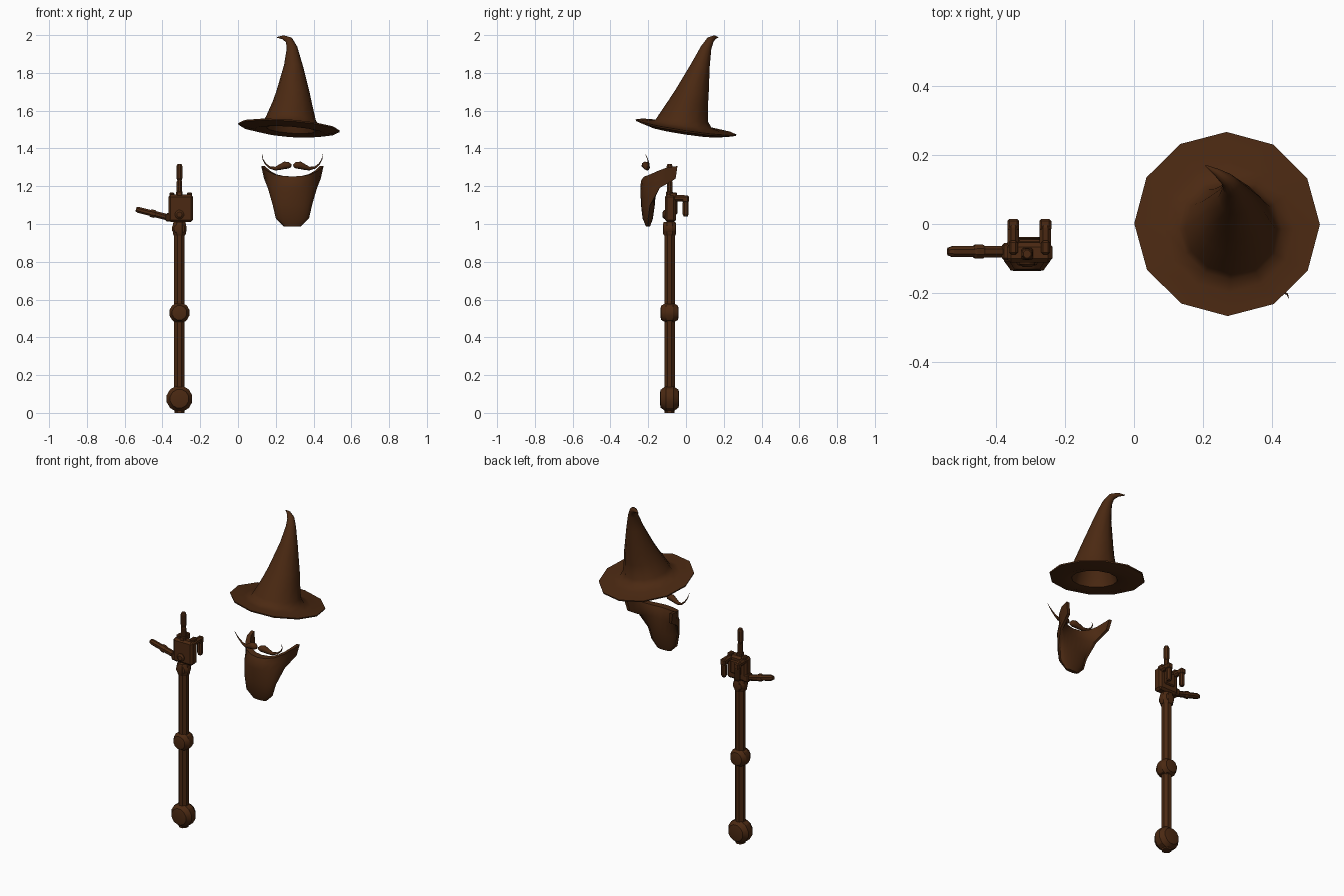
import bpy, bmesh
from math import sin, cos, pi, radians
from mathutils import Vector

cube = bpy.data.objects.get("Cube")
if cube:
    bpy.data.objects.remove(cube)

brown = bpy.data.materials.new("dark_brown")
brown.use_nodes = True
color = (0.07, 0.022, 0.006, 1)
brown.diffuse_color = color
brown.node_tree.nodes["Principled BSDF"].inputs["Base Color"].default_value = color


def finish(name, bm, smooth_angle):
    bmesh.ops.recalc_face_normals(bm, faces=bm.faces)
    mesh = bpy.data.meshes.new(name)
    bm.to_mesh(mesh)
    bm.free()
    mesh.materials.append(brown)
    if smooth_angle:
        for p in mesh.polygons:
            p.use_smooth = True
        mesh.set_sharp_from_angle(angle=radians(smooth_angle))
    obj = bpy.data.objects.new(name, mesh)
    bpy.context.collection.objects.link(obj)
    return obj


def loft(name, rings, smooth_angle=0, split_caps=False):
    """Skin a stack of equal rings and close both ends."""
    bm = bmesh.new()
    rows = [[bm.verts.new(p) for p in ring] for ring in rings]
    n = len(rows[0])
    for a, b in zip(rows, rows[1:]):
        for i in range(n):
            j = (i + 1) % n
            bm.faces.new((a[i], a[j], b[j], b[i]))
    for row in (rows[0], rows[-1]):
        if split_caps:
            for i in range(n // 2 - 1):
                bm.faces.new((row[i], row[i + 1], row[n - 2 - i], row[n - 1 - i]))
        else:
            bm.faces.new(row)
    return finish(name, bm, smooth_angle)


def circle(center, r, normal, sides, phase):
    rot = Vector((0, 0, 1)).rotation_difference(normal)
    angles = [2 * pi * (i + phase) / sides for i in range(sides)]
    return [Vector(center) + rot @ Vector((r * cos(a), r * sin(a), 0)) for a in angles]


def tube(name, pts, sides=8, normal=None, smooth=0, phase=0.5):
    """Sweep circles along points given as (x, y, z, radius)."""
    pos = [Vector(p[:3]) for p in pts]
    rings = []
    for i, p in enumerate(pts):
        d = normal or pos[min(i + 1, len(pos) - 1)] - pos[max(i - 1, 0)]
        rings.append(circle(pos[i], p[3], Vector(d), sides, phase))
    return loft(name, rings, smooth)


def turned(name, center, axis, profile, sides=12):
    """Turn a profile of (offset, radius) about an axis."""
    c, a = Vector(center), Vector(axis)
    return tube(name, [(*(c + a * o), r) for o, r in profile], sides, a, 30)


def box(name, center, size, bevel=0.006):
    bm = bmesh.new()
    bmesh.ops.create_cube(bm, size=1)
    for v in bm.verts:
        v.co = Vector(center) + v.co * Vector(size)
    bmesh.ops.bevel(bm, geom=list(bm.edges), offset=bevel, segments=1, affect='EDGES')
    return finish(name, bm, 0)


def finger_link(name, start, end, r):
    a, b = Vector(start), Vector(end)
    pts = [(*a.lerp(b, t), r * k) for t, k in ((0, .7), (.15, 1), (.85, 1), (1, .7))]
    return tube(name, pts, 8, b - a)


# Hat: hollow inside, underside of brim, rim, top of brim, bent cone
tilt = Vector((.075, .15, 1))
hat = [(.294, .06, 1.80, .03), (.28, -.01, 1.56, .11), (.28, -.01, 1.50, .13),
       (.275, -.005, 1.488, .19), (.27, 0, 1.506, .268), (.27, 0, 1.514, .27),
       (.275, -.01, 1.518, .19), (.28, -.013, 1.53, .15), (.28, -.013, 1.56, .132),
       (.288, .012, 1.64, .105), (.292, .033, 1.70, .088), (.294, .076, 1.84, .05),
       (.286, .107, 1.935, .028), (.27, .128, 1.973, .02), (.24, .15, 1.988, .011),
       (.207, .17, 1.988, .002)]
curl = {12: (-.12, .25, 1), 13: (-.5, .4, .6), 14: (-.8, .5, .2), 15: (-.8, .5, 0)}
loft("hat", [circle(p[:3], p[3], Vector(curl.get(i, tilt)), 12, 0)
             for i, p in enumerate(hat)], 50)

# Beard: crescent sections (height, half width, front, ends, inner, end lift)
FACE_X = .288
sections = [(.987, .045, -.212, -.198, -.19, 0), (1.03, .088, -.23, -.2, -.175, 0),
            (1.10, .104, -.238, -.19, -.165, 0), (1.19, .13, -.242, -.14, -.16, 0),
            (1.23, .15, -.238, -.055, -.17, .01), (1.252, .165, -.222, -.045, -.18, .055)]
beard = []
steps = [pi * (i / 10 - .5) for i in range(11)]
for z, w, front, ends, inner, lift in sections:
    outer = [(FACE_X + w * sin(a), ends + (front - ends) * cos(a),
              z + lift * abs(sin(a)) ** 3) for a in steps]
    inside = [(FACE_X + w * .88 * sin(a), ends + (inner - ends) * cos(a),
               z + lift * abs(sin(a)) ** 3) for a in reversed(steps)]
    beard.append(outer + inside)
loft("beard", beard, 50, split_caps=True)

# Moustache halves, with tails curling upward
half = [(.006, -.22, 1.308, .008), (.02, -.218, 1.311, .018), (.04, -.214, 1.311, .02),
        (.065, -.21, 1.301, .015), (.09, -.205, 1.293, .01), (.12, -.197, 1.299, .006),
        (.142, -.197, 1.318, .004), (.156, -.203, 1.342, .0025), (.161, -.215, 1.37, .0008)]
for side, s in (("left", 1), ("right", -1)):
    tube(side + "_moustache", [(FACE_X + s * x, y, z, r) for x, y, z, r in half], 8, smooth=60)

# Arm shaft in two lengths
AX, AY = -.31, -.087
Y, Z = (0, 1, 0), (0, 0, 1)
for name, lo, hi in (("upper_arm", .1, .53), ("forearm", .53, .97)):
    tube(name, [(AX, AY, lo, .03), (AX, AY, hi, .03)], 8, Z)

# Round joints, each with a raised hub on both faces
for name, z, r, d in (("shoulder", .075, .07, .05), ("elbow", .53, .055, .047),
                      ("wrist", .975, .04, .034)):
    profile = [(-d, .5 * r), (-d * .94, .72 * r), (-d * .85, .75 * r), (-d * .4, r),
               (d * .4, r), (d * .85, .75 * r), (d * .94, .72 * r), (d, .5 * r)]
    turned(name + "_joint", (AX, AY, z), Y, profile)
turned("shoulder_plug", (AX, AY, .02), Z, [(-.02, .028), (.03, .028)], 8)
turned("elbow_collar", (AX, AY, .525), Z, [(-.04, .035), (-.03, .04), (.03, .04), (.04, .035)], 8)
turned("wrist_collar", (AX, AY, .975), Z, [(-.035, .033), (-.025, .038), (.025, .038), (.035, .033)], 8)

# Hand
box("palm", (-.303, -.083, 1.083), (.132, .058, .145), .012)
turned("palm_knob", (AX, -.11, 1.05), Y, [(-.014, .014), (-.006, .024), (.02, .024)])
box("palm_back_plate", (-.303, -.055, 1.09), (.07, .02, .08))

# Two curled fingers
for name, x in (("outer_finger", -.35), ("inner_finger", -.257)):
    box(name + "_knuckle", (x, -.068, 1.145), (.026, .04, .046))
    finger_link(name + "_base", (x, -.07, 1.137), (x, .0, 1.137), .018)
    box(name + "_bend", (x, -.003, 1.132), (.034, .036, .036))
    finger_link(name + "_tip", (x, -.002, 1.125), (x, -.002, 1.04), .017)

# Raised finger
box("raised_finger_knuckle", (AX, AY, 1.16), (.034, .036, .03))
finger_link("raised_finger_base", (AX, AY, 1.15), (AX, AY, 1.235), .016)
box("raised_finger_bend", (AX, AY, 1.232), (.022, .03, .02))
finger_link("raised_finger_tip", (AX, AY, 1.23), (AX, AY, 1.318), .017)

# Thumb pointing out to the side
TY = -.08
box("thumb_knuckle", (-.365, TY, 1.035), (.035, .05, .045))
finger_link("thumb_base", (-.36, TY, 1.032), (-.45, TY, 1.055), .018)
turned("thumb_bend", (-.45, TY, 1.055), (-.97, 0, .25), [(-.016, .018), (-.01, .022), (.01, .022), (.016, .018)], 8)
finger_link("thumb_tip", (-.45, TY, 1.055), (-.54, TY, 1.078), .017)
